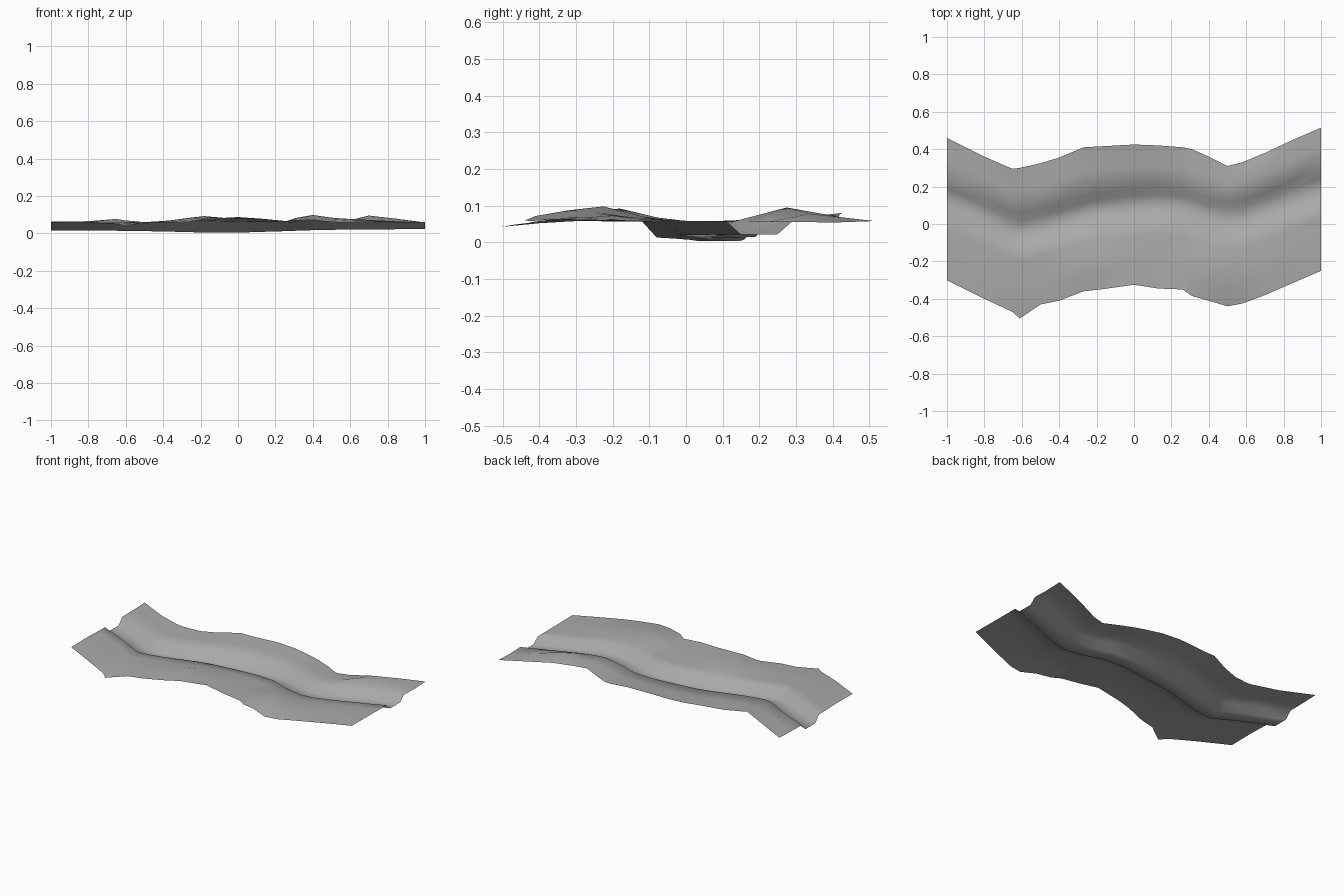
import bpy
import bmesh

old = bpy.data.objects.get("Cube")
if old:
    bpy.data.objects.remove(old, do_unlink=True)


def make_material(name, grey):
    material = bpy.data.materials.new(name)
    material.use_nodes = True
    colour = (grey, grey, grey, 1)
    material.diffuse_color = colour
    shader = next(n for n in material.node_tree.nodes if n.type == "BSDF_PRINCIPLED")
    shader.inputs["Base Color"].default_value = colour
    return material


def lerp(a, b, t):
    return a + (b - a) * t


# Stations along the channel, in hundredths:
# x, front edge y, channel centre y, back edge y
plan = [
    (-100, -30, 14, 46), (-80, -40, 5, 36), (-65, -47, -3, 29.5),
    (-61, -50.5, -3, 30), (-50, -43, -1, 32.5), (-40, -41, 2, 35.5),
    (-27, -36, 6, 41), (-18, -35, 8, 41.5), (0, -32.5, 10, 42.5),
    (13, -34.5, 11, 42), (26, -35, 10, 41), (31, -38.5, 8, 40),
    (40, -41, 5, 36), (50, -44, 3, 31), (58, -42.5, 4, 33),
    (70, -38, 8, 38), (85, -31.5, 14, 45), (100, -25, 20, 51.5),
]
# Heights at those stations, in thousandths:
# front edge, front bank, channel bed, back bank, back edge
heights = [
    (60, 62, 15, 58, 62), (57, 60, 15, 60, 65), (48, 58, 14, 62, 77),
    (42, 58, 13, 61, 70), (53, 60, 12, 60, 60), (57, 64, 10, 62, 66),
    (60, 82, 7, 65, 78), (77, 92, 4, 66, 76), (87, 76, 4, 68, 80),
    (78, 70, 8, 66, 76), (65, 66, 12, 60, 60), (68, 82, 14, 58, 56),
    (72, 98, 17, 58, 57), (60, 84, 19, 60, 58), (58, 78, 20, 66, 60),
    (62, 72, 21, 95, 68), (62, 64, 22, 78, 64), (60, 58, 22, 54, 58),
]

bed_half = 0.05
lip_half = 0.09


def cross_section(place, level):
    """Points of one slice of the strip, from front edge to back edge."""
    x, front, centre, back = (v / 100 for v in place)
    z_front, z_bank, z_bed, z_back_bank, z_back = (v / 1000 for v in level)
    near_lip, far_lip = centre - lip_half, centre + lip_half
    z_lip = 0.057
    profile = [
        (front, z_front),
        (lerp(front, near_lip, 0.25), lerp(z_front, z_bank, 0.6)),
        (lerp(front, near_lip, 0.5), z_bank),
        (lerp(front, near_lip, 0.8), lerp(z_bank, z_lip, 0.7)),
        (near_lip, z_lip),
        (centre - bed_half, z_bed),
        (centre + bed_half, z_bed),
        (far_lip, z_lip),
        (lerp(far_lip, back, 0.5), z_back_bank),
        (back, z_back),
    ]
    return [(x, y, z) for y, z in profile]


# Loft the slices into one open sheet
bm = bmesh.new()
slices = [[bm.verts.new(p) for p in cross_section(a, b)]
          for a, b in zip(plan, heights)]
for left, right in zip(slices, slices[1:]):
    for i in range(len(left) - 1):
        bm.faces.new((left[i], right[i], right[i + 1], left[i + 1]))
for face in bm.faces:
    face.smooth = True

mesh = bpy.data.meshes.new("riverbed_strip")
bm.to_mesh(mesh)
bm.free()
mesh.materials.append(make_material("plain grey", 0.4))
strip = bpy.data.objects.new("riverbed_strip", mesh)
bpy.context.collection.objects.link(strip)
